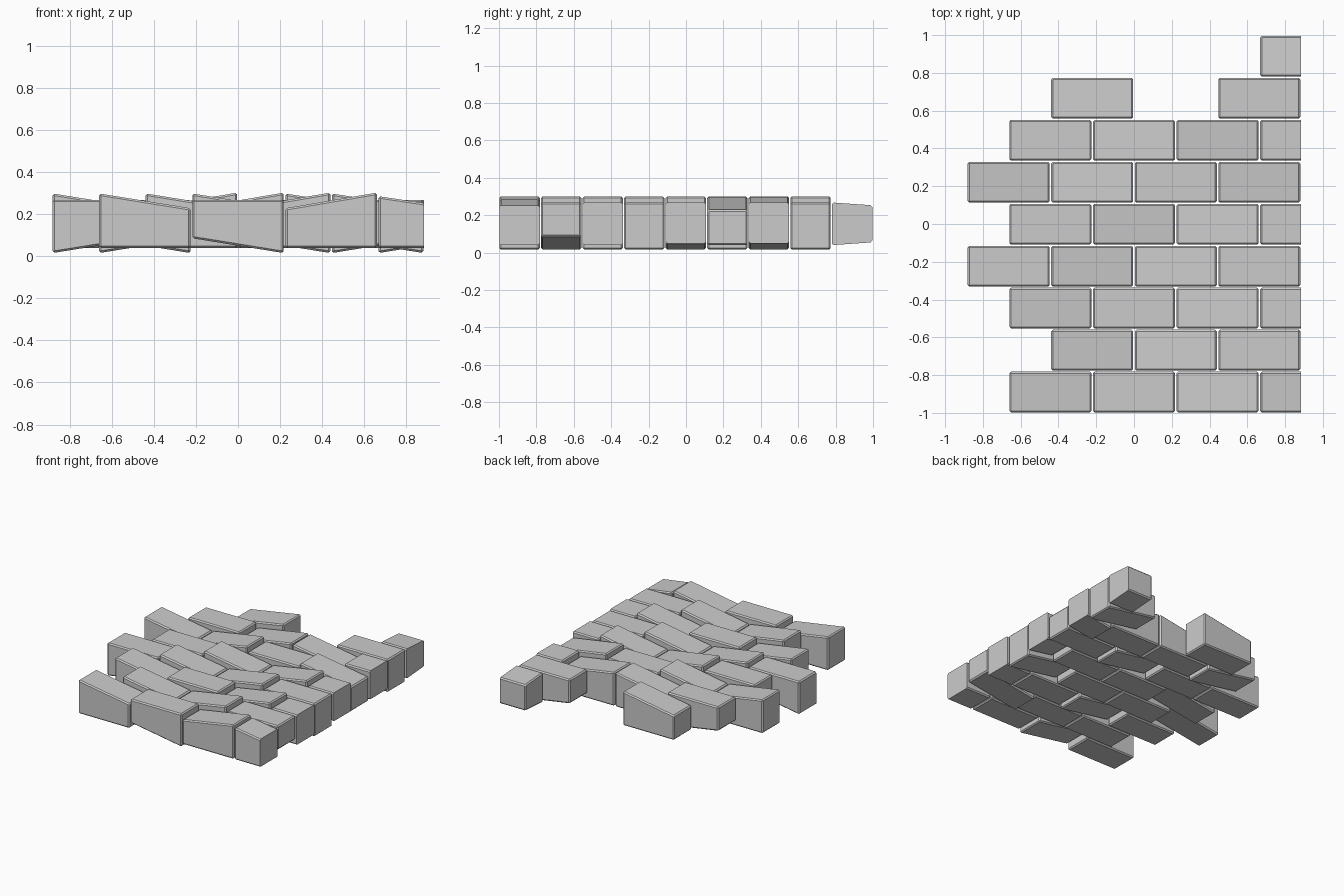
import bpy, bmesh

if "Cube" in bpy.data.objects:
    bpy.data.objects.remove(bpy.data.objects["Cube"])

PITCH_X, PITCH_Y = 0.4425, 0.2222
GAP, BEVEL = 0.004, 0.009
RIGHT_EDGE = 0.885

# Wedge shapes: (bottom left, bottom right, top left, top right)
SHAPES = {
    'f': (0.04, 0.04, 0.298, 0.228),   # top falls to the right
    'r': (0.04, 0.04, 0.228, 0.302),   # top rises to the right
    'd': (0.085, 0.015, 0.268, 0.268),  # bottom falls to the right
    'u': (0.015, 0.085, 0.268, 0.268),  # bottom rises to the right
    's': (0.04, 0.04, 0.285, 0.22),
    'n': (0.04, 0.04, 0.268, 0.268),   # level
}

# Rows front to back: (start column in half bricks, shape of each brick)
ROWS = [(-1.5, 'fdrs'), (-1, 'fru'), (-1.5, 'fdrn'), (-2, 'ufrd'),
        (-1.5, 'ufrd'), (-2, 'frdf'), (-1.5, 'drfu'), (-1, 'r d'),
        (1.5, 'n')]


def brick(name, x0, y0, shape, taper=0.0):
    b0, b1, t0, t1 = SHAPES[shape]
    bm = bmesh.new()
    bmesh.ops.create_cube(bm, size=1)
    for v in bm.verts:
        right, back, top = v.co.x > 0, v.co.y > 0, v.co.z > 0
        z = (t1 if right else t0) if top else (b1 if right else b0)
        if back:
            z += -taper if top else taper
        v.co = (x0 + (PITCH_X - GAP if right else GAP),
                y0 + (PITCH_Y - GAP if back else GAP / 2), z)
    bmesh.ops.bevel(bm, geom=bm.edges[:], offset=BEVEL, segments=1,
                    affect='EDGES')
    # Trim at the straight right-hand side
    if x0 + PITCH_X > RIGHT_EDGE + 0.05:
        cut = bmesh.ops.bisect_plane(
            bm, geom=bm.verts[:] + bm.edges[:] + bm.faces[:],
            plane_co=(RIGHT_EDGE, 0, 0), plane_no=(1, 0, 0), clear_outer=True)
        edges = [e for e in cut['geom_cut'] if isinstance(e, bmesh.types.BMEdge)]
        bmesh.ops.contextual_create(bm, geom=edges)
    bmesh.ops.recalc_face_normals(bm, faces=bm.faces[:])
    mesh = bpy.data.meshes.new(name)
    bm.to_mesh(mesh)
    bm.free()
    ob = bpy.data.objects.new(name, mesh)
    bpy.context.collection.objects.link(ob)


# Running-bond courses of uneven bricks
for r, (start, shapes) in enumerate(ROWS):
    for c, s in enumerate(shapes):
        if s != ' ':
            brick(f"brick_{r}_{c}", (start + c) * PITCH_X, -1 + r * PITCH_Y,
                  s, 0.015 if r == 8 else 0.0)
